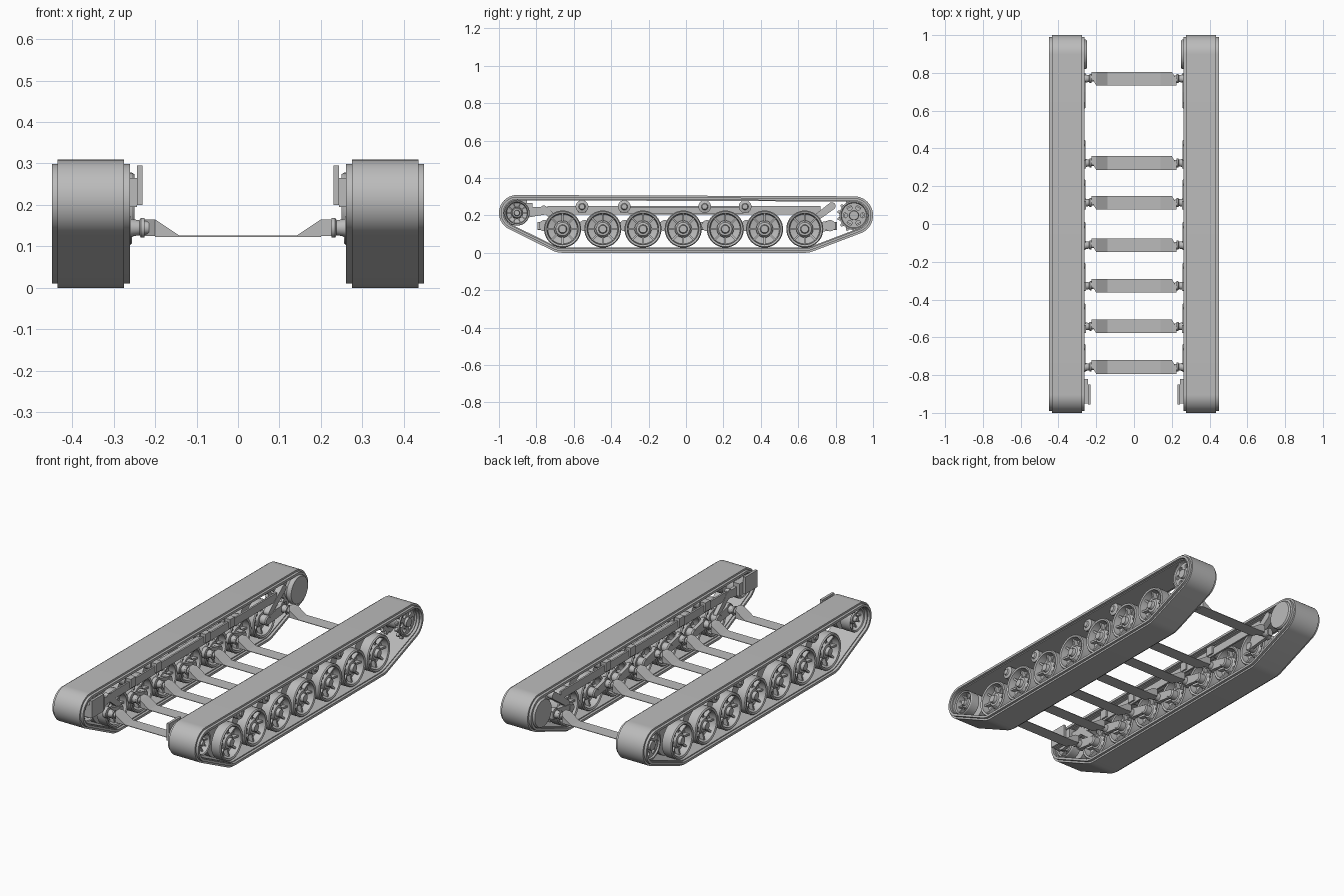
import bpy, bmesh
from math import sin, cos, pi, atan2, hypot
from mathutils import Matrix, Vector
from mathutils.geometry import convex_hull_2d

if "Cube" in bpy.data.objects:
    bpy.data.objects.remove(bpy.data.objects["Cube"])

steel = bpy.data.materials.new("plain_steel_grey")
steel.use_nodes = True
GREY = (0.5, 0.5, 0.5, 1)
steel.diffuse_color = GREY
steel.node_tree.nodes["Principled BSDF"].inputs["Base Color"].default_value = GREY
parts = []


def place(name, mesh, y=0, z=0, mirror=True):
    ob = bpy.data.objects.new(name, mesh)
    bpy.context.collection.objects.link(ob)
    ob.location = (0, y, z)
    if mirror:
        ob.modifiers.new("other_side", "MIRROR")
    parts.append(ob)
    return ob


def to_mesh(bm, name):
    bmesh.ops.remove_doubles(bm, verts=bm.verts, dist=1e-5)
    bmesh.ops.recalc_face_normals(bm, faces=bm.faces)
    mesh = bpy.data.meshes.new(name)
    bm.to_mesh(mesh)
    bm.free()
    mesh.materials.append(steel)
    return mesh


def add_lathe(bm, profile, n=40):
    """Closed (radius, x) profile turned about the x axis."""
    rings = [[bm.verts.new((x, r * cos(2 * pi * i / n), r * sin(2 * pi * i / n)))
              for i in range(n)] for r, x in profile]
    for k, a in enumerate(rings):
        b = rings[(k + 1) % len(rings)]
        if profile[k][0] == 0 == profile[(k + 1) % len(rings)][0]:
            continue
        for i in range(n):
            j = (i + 1) % n
            bm.faces.new((a[i], a[j], b[j], b[i]))


def add_prism(bm, pts, depth, axis, turn=0):
    """Polygon extruded along an axis; turn spins it about the x axis."""
    spot = {"x": lambda u, v, d: (d, u, v), "y": lambda u, v, d: (u, d, v),
            "z": lambda u, v, d: (u, v, d)}[axis]
    rot = Matrix.Rotation(turn, 3, "X")
    a, b = [[bm.verts.new(rot @ Vector(spot(u, v, d))) for u, v in pts] for d in depth]
    bm.faces.new(a)
    bm.faces.new(b)
    for i in range(len(pts)):
        j = (i + 1) % len(pts)
        bm.faces.new((a[i], a[j], b[j], b[i]))


def lathe(name, profile, y, z, n=40):
    bm = bmesh.new()
    add_lathe(bm, profile, n)
    return place(name, to_mesh(bm, name), y, z)


def prism(name, pts, depth, axis, y=0, z=0, mirror=True):
    bm = bmesh.new()
    add_prism(bm, pts, depth, axis)
    return place(name, to_mesh(bm, name), y, z, mirror)


def box(name, x, y, z):
    return prism(name, [(y[0], z[0]), (y[1], z[0]), (y[1], z[1]), (y[0], z[1])], x, "x")


def link_shape(p, q, r1, r2, n=10):
    """Rounded bar outline between two points."""
    a = atan2(q[1] - p[1], q[0] - p[0])
    out = []
    for c, r, start in ((q, r2, a - pi / 2), (p, r1, a + pi / 2)):
        out += [(c[0] + r * cos(start + pi * i / n), c[1] + r * sin(start + pi * i / n))
                for i in range(n + 1)]
    return out


# Track belts: a loop wrapped round the end wheels and road wheels
WHEEL_Y = [-0.66, -0.445, -0.23, -0.015, 0.21, 0.42, 0.635]
WHEEL_Z = 0.127
IDLER, SPROCKET = (-0.904, 0.213), (0.898, 0.2)
circles = [(IDLER, 0.096), (SPROCKET, 0.102),
           ((WHEEL_Y[0], WHEEL_Z), 0.127), ((WHEEL_Y[-1], WHEEL_Z), 0.127)]
samples = [(c, r, 2 * pi * i / 72) for c, r in circles for i in range(72)]
hull = convex_hull_2d([Vector((c[0] + r * cos(a), c[1] + r * sin(a))) for c, r, a in samples])


def loop(inset):
    return [(c[0] + (r - inset) * cos(a), c[1] + (r - inset) * sin(a))
            for c, r, a in (samples[i] for i in hull)]


def belt(name, x0, x1, outer, inner):
    bm = bmesh.new()
    rings = [[bm.verts.new((x, y, z)) for y, z in loop(inset)]
             for x, inset in ((x0, outer), (x1, outer), (x1, inner), (x0, inner))]
    for k in range(4):
        a, b = rings[k], rings[(k + 1) % 4]
        for i in range(len(a)):
            j = (i + 1) % len(a)
            bm.faces.new((a[i], a[j], b[j], b[i]))
    place(name, to_mesh(bm, name))


belt("track_belt", 0.275, 0.435, 0, 0.028)
belt("track_edge_band", 0.261, 0.449, 0.01, 0.023)


# Spoked wheels: a pair of dished discs with ribs and a hub
def wheel_mesh(name, r, ribs, mid, half):
    bm = bmesh.new()
    for s in (1, -1):
        def fit(profile):
            return [(a, mid + s * b * half) for a, b in profile]
        add_lathe(bm, fit([(r, 0.2), (r, 0.92), (r * 0.95, 1), (r * 0.85, 0.95),
                           (r * 0.8, 0.42), (r * 0.4, 0.3), (r * 0.4, 0.15)]))
        add_lathe(bm, fit([(0, 0), (r * 0.46, 0), (r * 0.46, 0.55), (r * 0.36, 0.75),
                           (r * 0.24, 0.78), (r * 0.2, 1), (0, 1)]), 24)
        for i in range(ribs):
            # ribs lie in the x-y plane before being spun into place
            add_prism(bm, fit_rib(r, mid, s * half), (-r * 0.05, r * 0.05), "z", 2 * pi * i / ribs)
    return to_mesh(bm, name)


def fit_rib(r, mid, h):
    return [(mid + 0.3 * h, r * 0.38), (mid + 0.62 * h, r * 0.38),
            (mid + 0.75 * h, r * 0.83), (mid + 0.3 * h, r * 0.83)]


road = wheel_mesh("road_wheel", 0.099, 8, 0.352, 0.074)
for y in WHEEL_Y:
    place("road_wheel", road, y, WHEEL_Z)
place("idler_wheel", wheel_mesh("idler_wheel", 0.068, 10, 0.352, 0.07), *IDLER)

# Drive sprocket: toothed rings, pierced outer disc, drum and inner drive flange
bm = bmesh.new()
for x in (0.3, 0.395):
    add_lathe(bm, [(0.076, x), (0.076, x + 0.015), (0.055, x + 0.015), (0.055, x)])
    for i in range(14):
        add_prism(bm, [(-0.012, 0.072), (0.012, 0.072), (0.005, 0.09), (-0.005, 0.09)],
                  (x, x + 0.015), "x", 2 * pi * i / 14)
add_lathe(bm, [(0, 0.3), (0.05, 0.3), (0.05, 0.385), (0.03, 0.385), (0.024, 0.425), (0, 0.425)])
place("drive_sprocket", to_mesh(bm, "drive_sprocket"), *SPROCKET)
disc = lathe("sprocket_disc", [(0, 0.4), (0.075, 0.4), (0.078, 0.42), (0.07, 0.42),
                               (0.066, 0.412), (0, 0.412)], *SPROCKET)
bm = bmesh.new()
for i in range(6):
    a = 2 * pi * i / 6
    ring = [(0.047 * cos(a) + 0.013 * cos(t * pi / 8), 0.047 * sin(a) + 0.013 * sin(t * pi / 8))
            for t in range(16)]
    add_prism(bm, ring, (0.38, 0.44), "x")
cutter = place("hole_cutter", to_mesh(bm, "hole_cutter"), *SPROCKET, mirror=False)
cut = disc.modifiers.new("holes", "BOOLEAN")
cut.operation, cut.object = "DIFFERENCE", cutter
disc.modifiers.move(1, 0)
bpy.context.view_layer.objects.active = disc
bpy.ops.object.modifier_apply(modifier="holes")
parts.remove(cutter)
bpy.data.objects.remove(cutter)
lathe("drive_flange", [(0, 0.25), (0.074, 0.25), (0.078, 0.256), (0.078, 0.275),
                       (0.06, 0.3), (0, 0.3)], *SPROCKET)

# Cross strips with wedge ends, pivots and swing arms
STRIP_Y = [y - 0.097 for y in WHEEL_Y[:-1]] + [0.77]
for sy, wy in zip(STRIP_Y, WHEEL_Y):
    prism("cross_strip", [(-0.2, -0.036), (0.2, -0.036), (0.2, 0.036), (-0.2, 0.036)],
          (0.123, 0.126), "z", sy, 0, False)
    prism("strip_wedge", [(0.14, 0.125), (0.2, 0.125), (0.2, 0.165)], (-0.036, 0.036), "y", sy)
    for s in (1, -1):
        prism("strip_end", [(s * 0.2, -0.036), (s * 0.2, 0.036), (s * 0.226, -s * 0.036 + 0.03),
                            (s * 0.226, -s * 0.036)] if s > 0 else
              [(-0.2, -0.036), (-0.2, 0.036), (-0.226, 0.036), (-0.226, 0.006)],
              (0.125, 0.165), "z", sy, 0, False)
    lathe("arm_pivot", [(0, 0.215), (0.016, 0.215), (0.016, 0.226), (0.024, 0.226),
                        (0.024, 0.234), (0.018, 0.238), (0.022, 0.262), (0.03, 0.264),
                        (0.03, 0.285), (0, 0.285)], sy, 0.145, 24)
    prism("swing_arm", link_shape((sy, 0.145), (wy, WHEEL_Z), 0.027, 0.022), (0.258, 0.276), "x")
    lathe("wheel_axle", [(0, 0.256), (0.02, 0.256), (0.026, 0.262), (0.026, 0.3), (0, 0.3)],
          wy, WHEEL_Z, 24)

# Side beam, long tube and return rollers with their brackets
box("side_beam", (0.264, 0.274), (-0.74, 0.72), (0.205, 0.25))
prism("long_tube", link_shape((-0.3, 0.228), (0.3, 0.228), 0.018, 0.018), (0.274, 0.3), "x")
for y in (-0.556, -0.33, 0.1, 0.316):
    lathe("return_roller", [(0, 0.285), (0.034, 0.285), (0.034, 0.325), (0.02, 0.33),
                            (0.02, 0.36), (0.034, 0.365), (0.034, 0.405), (0.018, 0.41),
                            (0.014, 0.418), (0, 0.418)], y, 0.247, 28)
    box("roller_bracket", (0.255, 0.285), (y - 0.022, y + 0.022), (0.215, 0.265))

# Front idler mount and tensioner
box("idler_mount_plate", (0.23, 0.244), (-0.955, -0.85), (0.2, 0.295))
box("idler_mount_block", (0.244, 0.285), (-0.95, -0.82), (0.195, 0.265))
prism("idler_crank", link_shape(IDLER, (-0.74, 0.225), 0.034, 0.018), (0.262, 0.28), "x")
# Shock struts at both ends
prism("rear_strut", link_shape((0.66, 0.16), (0.78, 0.25), 0.016, 0.02), (0.262, 0.295), "x")
prism("front_strut", link_shape((-0.66, 0.15), (-0.76, 0.235), 0.014, 0.018), (0.262, 0.285), "x")
box("rear_bracket", (0.258, 0.28), (0.7, 0.8), (0.125, 0.165))

# Smooth turned surfaces, keep hard edges
bpy.ops.object.select_all(action="DESELECT")
for ob in parts:
    ob.select_set(True)
bpy.context.view_layer.objects.active = parts[0]
bpy.ops.object.shade_smooth_by_angle(angle=pi / 6)
